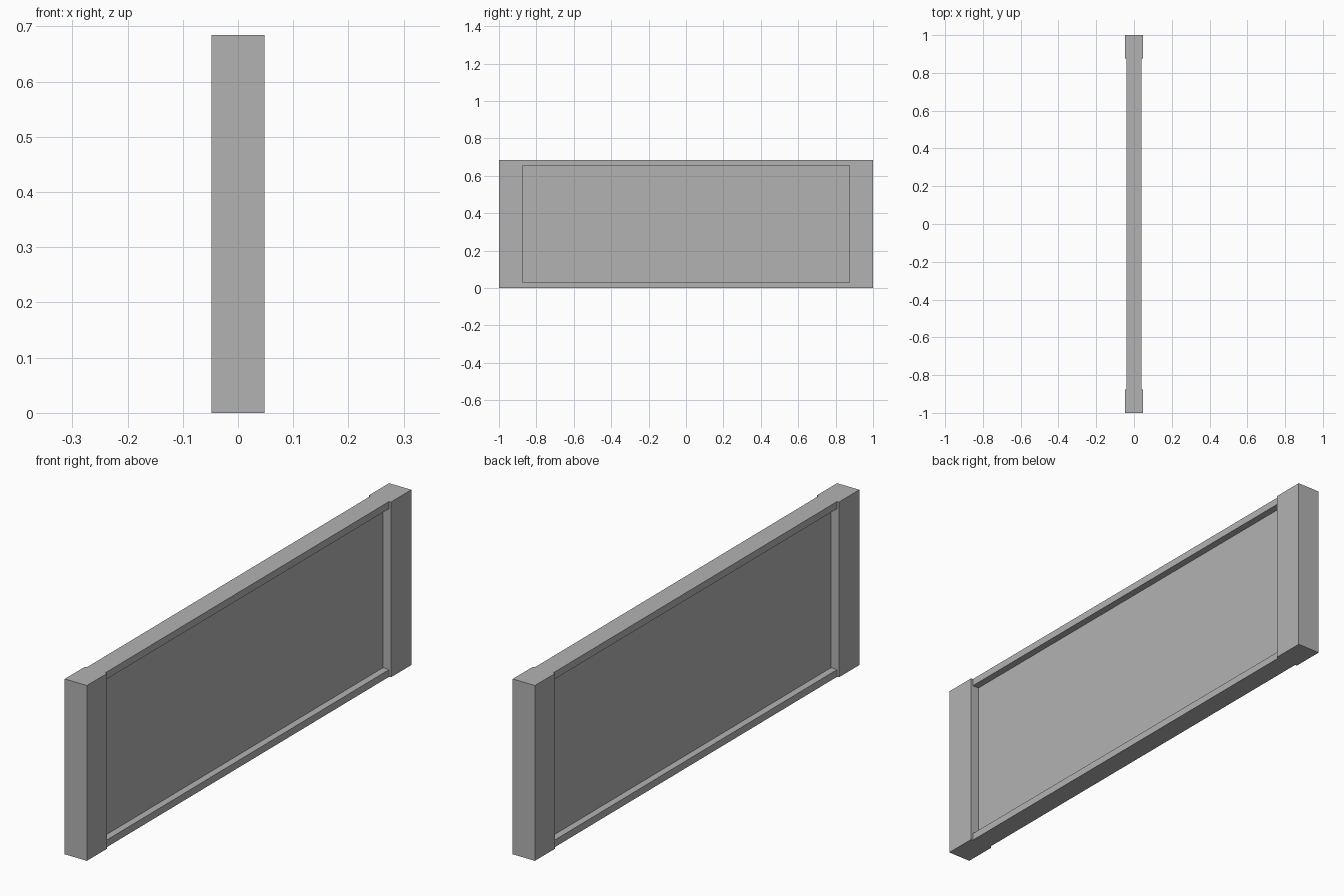
import bpy

default = bpy.data.objects.get("Cube")
if default:
    bpy.data.objects.remove(default, do_unlink=True)

HEIGHT = 0.684
HALF_LENGTH = 1.0
POST_INNER = 0.875    # y where the end posts meet the panel
POST_HALF = 0.048     # half thicknesses along x
RAIL_HALF = 0.04
PANEL_HALF = 0.013
RAIL_HEIGHT = 0.028

grey = bpy.data.materials.new("plain_grey")
grey.use_nodes = True
colour = (0.45, 0.45, 0.45, 1.0)
grey.diffuse_color = colour
grey.node_tree.nodes["Principled BSDF"].inputs["Base Color"].default_value = colour


def box(name, half_x, y0, y1, z0, z1):
    """Flat-sided block centred on x = 0."""
    bpy.ops.mesh.primitive_cube_add(size=1, location=(0, (y0 + y1) / 2, (z0 + z1) / 2))
    obj = bpy.context.object
    obj.name = name
    obj.scale = (2 * half_x, y1 - y0, z1 - z0)
    bpy.ops.object.transform_apply(location=False, rotation=False, scale=True)
    obj.data.materials.append(grey)
    return obj


# End posts
box("front_post", POST_HALF, -HALF_LENGTH, -POST_INNER, 0, HEIGHT)
box("back_post", POST_HALF, POST_INNER, HALF_LENGTH, 0, HEIGHT)

# Rails along the bottom and top edges
box("bottom_rail", RAIL_HALF, -POST_INNER, POST_INNER, 0, RAIL_HEIGHT)
box("top_rail", RAIL_HALF, -POST_INNER, POST_INNER, HEIGHT - RAIL_HEIGHT, HEIGHT)

# Thin panel recessed on both sides
box("recessed_panel", PANEL_HALF, -POST_INNER, POST_INNER, RAIL_HEIGHT, HEIGHT - RAIL_HEIGHT)
